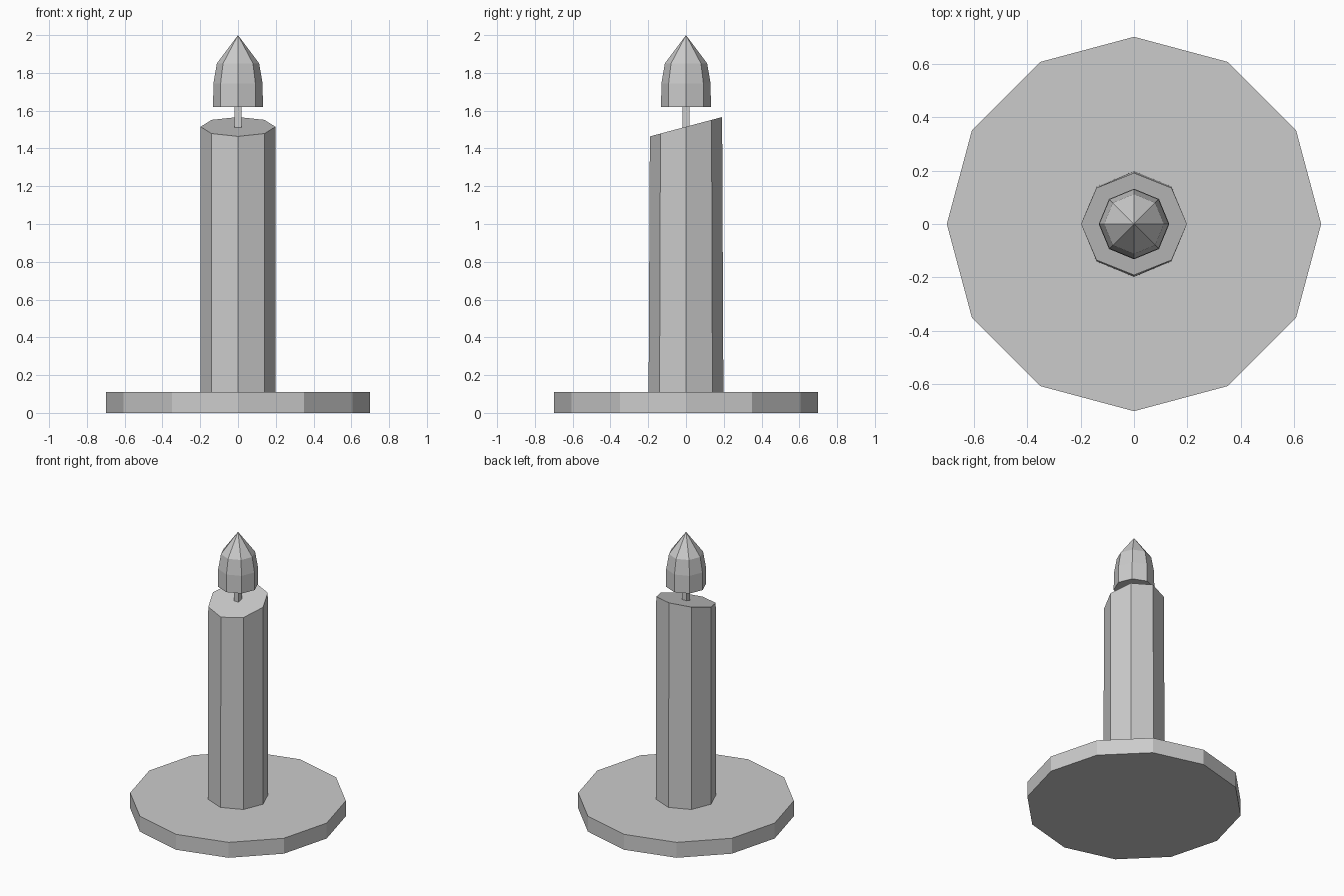
import bpy, bmesh, math

if "Cube" in bpy.data.objects:
    bpy.data.objects.remove(bpy.data.objects["Cube"])


def build(name, profile, sides, tilt=0.0, spin=0.0):
    """Faceted lathe from (radius, z) rings; radius 0 makes a point; tilt leans the last ring."""
    bm = bmesh.new()
    rings = []
    for i, (r, z) in enumerate(profile):
        if r == 0:
            rings.append([bm.verts.new((0, 0, z))])
            continue
        t = tilt if i == len(profile) - 1 else 0.0
        ring = []
        for k in range(sides):
            a = spin + 2 * math.pi * k / sides
            x, y = r * math.cos(a), r * math.sin(a)
            ring.append(bm.verts.new((x, y * math.cos(t), z + y * math.sin(t))))
        rings.append(ring)
    for lo, hi in zip(rings, rings[1:]):
        for k in range(sides):
            n = (k + 1) % sides
            if len(hi) == 1:
                bm.faces.new((lo[k], lo[n], hi[0]))
            else:
                bm.faces.new((lo[k], lo[n], hi[n], hi[k]))
    bm.faces.new(rings[0][::-1])
    if len(rings[-1]) > 1:
        bm.faces.new(rings[-1])
    bmesh.ops.recalc_face_normals(bm, faces=bm.faces)
    mesh = bpy.data.meshes.new(name)
    bm.to_mesh(mesh)
    bm.free()
    obj = bpy.data.objects.new(name, mesh)
    bpy.context.collection.objects.link(obj)
    return obj


# Round plate
build("base_plate", [(0.70, 0.0), (0.70, 0.11)], 12)

# Candle with slanted top
build("candle_body", [(0.198, 0.11), (0.198, 1.515)], 8, tilt=math.radians(15))

# Square wick
build("wick", [(0.027, 1.50), (0.027, 1.63)], 4, spin=math.pi / 4)

# Flame
build("flame", [(0.132, 1.62), (0.130, 1.745), (0.112, 1.85), (0, 2.0)], 8)
